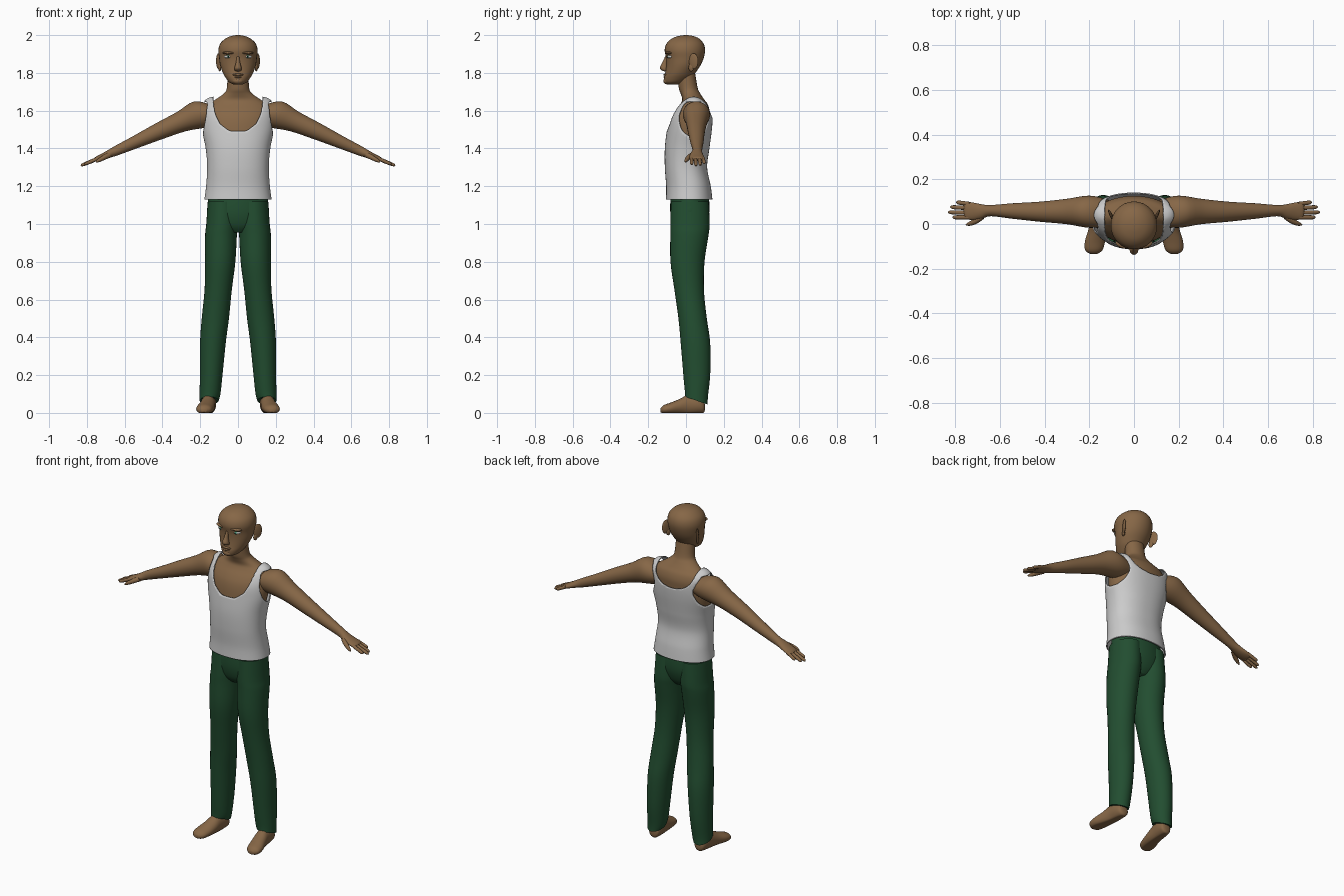
import bpy, bmesh, math
from mathutils import Vector

cube = bpy.data.objects.get("Cube")
if cube:
    bpy.data.objects.remove(cube)


def material(name, r, g, b):
    m = bpy.data.materials.new(name)
    m.use_nodes = True
    m.diffuse_color = (r, g, b, 1)
    bsdf = m.node_tree.nodes["Principled BSDF"]
    bsdf.inputs["Base Color"].default_value = (r, g, b, 1)
    bsdf.inputs["Roughness"].default_value = 0.8
    return m


SKIN = material("skin brown", 0.24, 0.135, 0.062)
CLOTH = material("shirt grey", 0.6, 0.6, 0.6)
GREEN = material("trouser green", 0.016, 0.075, 0.03)
WHITE = material("eye white", 0.6, 0.6, 0.58)
IRIS = material("iris green", 0.05, 0.3, 0.16)
BLACK = material("pupil black", 0.01, 0.01, 0.01)

X, Y, Z = Vector((1, 0, 0)), Vector((0, 1, 0)), Vector((0, 0, 1))


def finish(name, bm, mat, mirror=False):
    bmesh.ops.recalc_face_normals(bm, faces=bm.faces)
    mesh = bpy.data.meshes.new(name)
    bm.to_mesh(mesh)
    bm.free()
    mesh.materials.append(mat)
    ob = bpy.data.objects.new(name, mesh)
    bpy.context.collection.objects.link(ob)
    if mirror:
        ob.modifiers.new("Mirror", "MIRROR").use_mirror_merge = False
    bpy.ops.object.select_all(action="DESELECT")
    ob.select_set(True)
    bpy.context.view_layer.objects.active = ob
    bpy.ops.object.shade_smooth_by_angle(angle=math.radians(50))
    return ob


def spline(rings, steps):
    """Catmull-Rom interpolation through the ring values."""
    out = []
    for i in range(len(rings) - 1):
        p = [rings[max(0, min(len(rings) - 1, i + k))] for k in (-1, 0, 1, 2)]
        for s in range(steps):
            t = s / steps
            out.append([0.5 * (2 * b + (c - a) * t + (2 * a - 5 * b + 4 * c - d) * t * t
                               + (3 * b - a - 3 * c + d) * t ** 3)
                        for a, b, c, d in zip(*p)])
    return out + [list(rings[-1])]


def loft(rings, u=X, v=Y, sides=32, steps=4, power=2.0, caps=True):
    """Skin through rings of (x, y, z, radius along u, radius along v)."""
    bm = bmesh.new()
    loops = []
    for x, y, z, ru, rv in spline(rings, steps):
        loop = []
        for k in range(sides):
            a = 2 * math.pi * k / sides
            c, s = math.cos(a), math.sin(a)
            cu = math.copysign(abs(c) ** (2 / power), c) * ru
            sv = math.copysign(abs(s) ** (2 / power), s) * rv
            loop.append(bm.verts.new(Vector((x, y, z)) + u * cu + v * sv))
        loops.append(loop)
    for a, b in zip(loops, loops[1:]):
        for k in range(sides):
            j = (k + 1) % sides
            bm.faces.new((a[k], a[j], b[j], b[k]))
    if caps:
        bm.faces.new(loops[0])
        bm.faces.new(loops[-1])
    return bm


def ball(name, pos, size, mat, mirror=True, turn=0.0):
    bm = bmesh.new()
    bmesh.ops.create_uvsphere(bm, u_segments=20, v_segments=12, radius=1)
    for vert in bm.verts:
        p = Vector(a * b for a, b in zip(vert.co, size))
        c, s = math.cos(turn), math.sin(turn)
        vert.co = Vector((p.x * c - p.y * s, p.x * s + p.y * c, p.z)) + Vector(pos)
    return finish(name, bm, mat, mirror)


# Head
finish("head", loft([
    (0, -.07, 1.738, .022, .025), (0, -.06, 1.75, .046, .054), (0, -.042, 1.775, .066, .074),
    (0, -.03, 1.80, .08, .08), (0, -.014, 1.84, .094, .091), (0, -.006, 1.88, .1, .1),
    (0, -.006, 1.92, .104, .107), (0, -.005, 1.955, .094, .098), (0, -.003, 1.982, .066, .072),
    (0, 0, 1.996, .033, .036), (0, 0, 2.0, .004, .004)]), SKIN)
finish("nose", loft([
    (0, -.1, 1.888, .007, .01), (0, -.112, 1.855, .011, .014), (0, -.117, 1.828, .019, .021),
    (0, -.112, 1.814, .018, .017), (0, -.105, 1.808, .008, .008)], sides=16), SKIN)
for tag, z, w in (("upper_lip", 1.790, .028), ("lower_lip", 1.778, .024)):
    ball(tag, (0, -.107, z), (w, .012, .007), SKIN, False)
ball("chin", (0, -.098, 1.757), (.03, .022, .018), SKIN, False)
ball("brow_ridges", (.05, -.092, 1.906), (.034, .016, .008), SKIN, turn=.3)
ball("eyes", (.052, -.083, 1.886), (.022, .015, .009), WHITE, turn=.3)
ball("irises", (.051, -.091, 1.886), (.008, .009, .0085), IRIS)
ball("pupils", (.051, -.0965, 1.886), (.004, .005, .004), BLACK)
ball("ears", (.103, .04, 1.862), (.007, .027, .042), SKIN, turn=-.45)
ball("ear_lobes", (.097, .028, 1.828), (.007, .015, .02), SKIN, turn=-.3)

# Neck and upper body
finish("torso", loft([
    (0, .0, 1.3, .14, .085), (0, .007, 1.4, .155, .1), (0, .017, 1.5, .176, .104),
    (0, .025, 1.56, .18, .1), (0, .035, 1.6, .176, .09), (0, .042, 1.635, .155, .072),
    (0, .038, 1.66, .118, .058), (0, .024, 1.69, .076, .052), (0, .012, 1.72, .059, .05),
    (0, .002, 1.8, .056, .046)], sides=40), SKIN)

# Sleeveless shirt with cut neckline and armholes
shirt = loft([
    (0, .017, 1.13, .178, .123), (0, .013, 1.2, .169, .118), (0, .0, 1.3, .163, .112),
    (0, .006, 1.4, .171, .118), (0, .018, 1.5, .191, .119), (0, .026, 1.57, .195, .115),
    (0, .036, 1.62, .19, .1), (0, .04, 1.65, .178, .075), (0, .04, 1.668, .155, .048),
    (0, .04, 1.676, .12, .03)], sides=112, steps=10, power=2.25, caps=False)


def cut_away(p):
    depth = .2 if p.y < .04 else .13
    drop = max(0, 1.69 - p.z) / depth
    neck = (abs(p.x) / .132) ** 2.5 + drop ** 2.5 < 1
    arm = ((p.y - .04) / .078) ** 2 + ((p.z - 1.56) / .1) ** 2 < 1
    return neck or (arm and abs(p.x) > .1 and p.z < 1.648)


bmesh.ops.delete(shirt, geom=[f for f in shirt.faces if cut_away(f.calc_center_median())],
                 context="FACES")
for _ in range(5):
    moved = {}
    for vert in shirt.verts:
        edge = [e.other_vert(vert).co for e in vert.link_edges if e.is_boundary]
        if vert.co.z > 1.3 and len(edge) == 2:
            moved[vert] = (vert.co * 2 + edge[0] + edge[1]) / 4
    for vert, co in moved.items():
        vert.co = co
ob = finish("tank_top", shirt, CLOTH)
thick = ob.modifiers.new("Thickness", "SOLIDIFY")
thick.thickness = .006

# Trousers
finish("trouser_seat", loft([
    (0, .018, 1.18, .152, .095), (0, .02, 1.12, .159, .103), (0, .02, 1.05, .163, .102),
    (0, .018, .99, .14, .085), (0, .018, .955, .06, .06)], sides=40), GREEN)
legs = loft([
    (.08, .02, 1.12, .08, .1), (.085, .021, 1.0, .083, .104), (.09, .018, .94, .084, .101),
    (.094, .008, .8, .08, .09), (.105, .017, .65, .072, .078), (.12, .035, .5, .072, .075),
    (.133, .05, .37, .068, .078), (.142, .057, .2, .06, .071), (.148, .055, .1, .055, .061),
    (.153, .055, .065, .05, .06)])
for vert in legs.verts:
    if vert.co.z < .16:
        vert.co.z -= (vert.co.y - .055) * .35 * min(1, (.16 - vert.co.z) / .09)
finish("trouser_legs", legs, GREEN, True)

# Bare feet
feet = loft([
    (.150, .1, .03, .012, .015), (.151, .092, .033, .03, .033), (.154, .06, .043, .038, .048),
    (.158, .01, .043, .038, .052), (.165, -.035, .033, .042, .04), (.175, -.08, .024, .045, .031),
    (.18, -.118, .018, .038, .023), (.18, -.135, .014, .014, .01)], u=X, v=Z)
for vert in feet.verts:
    vert.co.z = max(0, vert.co.z)
finish("feet", feet, SKIN, True)
finish("ankles", loft([(.153, .055, .03, .035, .04), (.15, .055, .16, .033, .036)]), SKIN, True)

# Arms and hands
UP = Vector((.42, 0, .9)).normalized()
finish("arms", loft([
    (.12, .05, 1.582, .06, .055), (.2, .055, 1.58, .072, .076), (.3, .056, 1.542, .057, .056),
    (.42, .055, 1.49, .045, .045), (.54, .058, 1.435, .035, .034), (.64, .06, 1.39, .025, .026),
    (.68, .056, 1.372, .032, .021), (.72, .057, 1.355, .039, .016), (.75, .06, 1.344, .038, .012),
    (.76, .06, 1.34, .03, .006)], u=Y, v=UP), SKIN, True)
for tag, y0, tip in (("little_fingers", .090, (.795, .097, 1.322)),
                     ("ring_fingers", .071, (.822, .076, 1.312)),
                     ("middle_fingers", .050, (.832, .053, 1.309)),
                     ("index_fingers", .030, (.812, .030, 1.316))):
    a, b = Vector((.735, y0, 1.35)), Vector(tip)
    path = [(*a.lerp(b, t), r, r) for t, r in ((0, .009), (.5, .0095), (.88, .0085), (1, .003))]
    finish(tag, loft(path, u=Y, v=UP, sides=12), SKIN, True)
finish("thumbs", loft([
    (.675, .035, 1.368, .014, .014), (.705, .015, 1.354, .014, .013),
    (.735, .002, 1.338, .010, .010), (.752, -.003, 1.328, .003, .004)], u=Y, v=UP, sides=12),
    SKIN, True)
